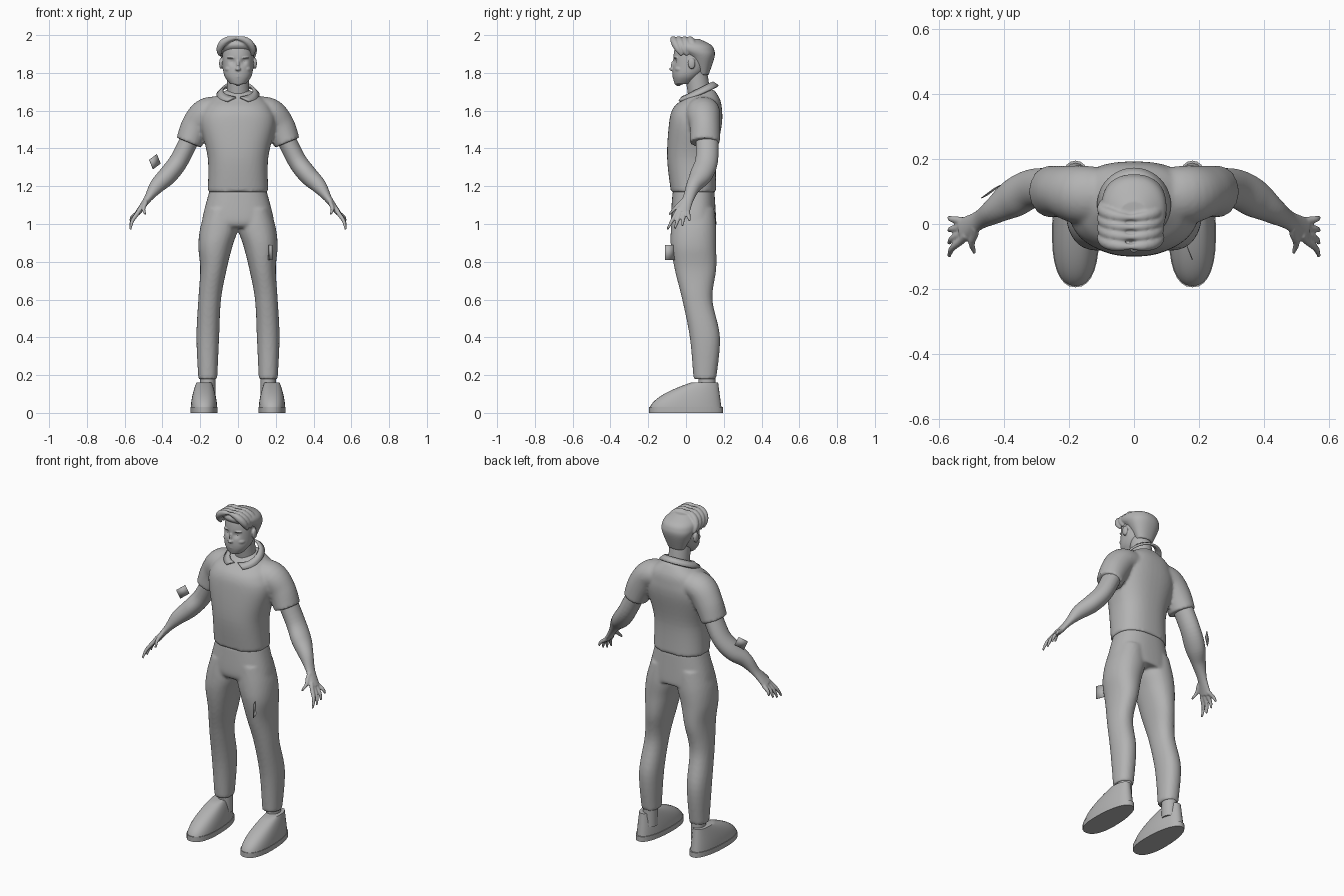
import bpy, bmesh, math
from mathutils import Vector, Matrix

cube = bpy.data.objects.get("Cube")
if cube:
    bpy.data.objects.remove(cube)

GREY = (.45, .45, .45, 1)
grey = bpy.data.materials.new("plain grey")
grey.use_nodes = True
grey.diffuse_color = GREY
grey.node_tree.nodes["Principled BSDF"].inputs["Base Color"].default_value = GREY

SIDES = {"right": -1, "left": 1}


def catmull(before, start, end, after, t):
    """Smooth blend between the rings start and end."""
    result = []
    for p, q, r, s in zip(before, start, end, after):
        slope_in, slope_out = (r - p) / 2, (s - q) / 2
        ease = t * t * (3 - 2 * t)
        bend = t * (1 - t) * ((1 - t) * slope_in - t * slope_out)
        result.append(q + (r - q) * ease + bend)
    return result


def loft(bm, rings, mirror=1, flat=True, power=2, sides=32, steps=6, taper=0):
    """Skin rings given as (x, y, z, width radius, depth radius)."""
    last, rows = len(rings) - 1, []
    for i in range(last):
        quad = rings[max(i - 1, 0)], rings[i], rings[i + 1], rings[min(i + 2, last)]
        rows += [catmull(*quad, step / steps) for step in range(steps)]
    rows.append(rings[-1])
    centres = [Vector((mirror * x, y, z)) for x, y, z, width, depth in rows]
    loops = []
    for i, (centre, row) in enumerate(zip(centres, rows)):
        tangent = Vector((0, 0, 1))
        if not flat:
            tangent = centres[min(i + 1, len(rows) - 1)] - centres[max(i - 1, 0)]
            tangent.normalize()
        back = Vector((0, 1, 0))
        back = (back - tangent * back.dot(tangent)).normalized()
        across = back.cross(tangent)
        loop = []
        for k in range(sides):
            angle = math.tau * k / sides
            c, s = math.cos(angle), math.sin(angle)
            c = math.copysign(abs(c) ** (2 / power), c) * (1 - taper * s)
            s = math.copysign(abs(s) ** (2 / power), s)
            loop.append(bm.verts.new(centre + across * row[-2] * c + back * row[-1] * s))
        loops.append(loop)
    for low, high in zip(loops, loops[1:]):
        for k in range(sides):
            m = (k + 1) % sides
            bm.faces.new((low[k], low[m], high[m], high[k]))
    bm.faces.new(reversed(loops[0]))
    bm.faces.new(loops[-1])


def column(bm, rings, **options):
    """Loft on the centre line from rings (y, z, width radius, depth radius)."""
    loft(bm, [(0, *ring) for ring in rings], **options)


def blob(bm, centre, radii):
    matrix = Matrix.Translation(centre) @ Matrix.Diagonal((*radii, 1))
    bmesh.ops.create_uvsphere(bm, u_segments=20, v_segments=12, radius=1, matrix=matrix)


def finish(name, bm, voxel=0, soften=3, thickness=0):
    """Make an object; voxel fuses overlapping volumes, thickness gives a sheet depth."""
    bmesh.ops.recalc_face_normals(bm, faces=bm.faces)
    mesh = bpy.data.meshes.new(name)
    bm.to_mesh(mesh)
    bm.free()
    mesh.materials.append(grey)
    ob = bpy.data.objects.new(name, mesh)
    bpy.context.collection.objects.link(ob)
    bpy.ops.object.select_all(action="DESELECT")
    ob.select_set(True)
    bpy.context.view_layer.objects.active = ob
    bpy.ops.object.shade_smooth_by_angle(angle=math.radians(50))
    if thickness:
        sheet = ob.modifiers.new("thickness", "SOLIDIFY")
        sheet.thickness, sheet.offset = thickness, 0
    if voxel:
        fuse = ob.modifiers.new("fuse", "REMESH")
        fuse.mode, fuse.voxel_size, fuse.use_smooth_shade = "VOXEL", voxel, True
        smooth = ob.modifiers.new("soften", "SMOOTH")
        smooth.factor, smooth.iterations = .5, soften


# Shirt: torso with two short sleeves
bm = bmesh.new()
column(bm, [(.04, 1.17, .16, .12), (.03, 1.35, .16, .13), (.05, 1.53, .2, .14),
            (.06, 1.61, .18, .13), (.08, 1.66, .14, .1), (.09, 1.71, .06, .06)],
       power=2.4, sides=48)
for s in SIDES.values():
    loft(bm, [(.05, .09, 1.6, .07, .08), (.16, .09, 1.59, .08, .09),
              (.22, .1, 1.52, .08, .08), (.26, .1, 1.43, .07, .08)], mirror=s, flat=False)
finish("shirt", bm, voxel=.009)

# Folded collar, open at the throat
bm = bmesh.new()
strip = []
for i in range(-20, 21):
    upper, lower = math.pi * i / 21, math.pi * i / 24
    rise = .04 * math.cos(upper)
    strip.append([bm.verts.new((radius * math.sin(angle), .06 + radius * math.cos(angle), z + rise))
                  for radius, angle, z in ((.08, upper, 1.71), (.11, lower, 1.69))])
for (a, b), (c, d) in zip(strip, strip[1:]):
    bm.faces.new((a, b, d, c))
finish("collar", bm, thickness=.012)

# Trousers: pelvis fused with two legs
bm = bmesh.new()
column(bm, [(.05, .98, .17, .11), (.04, 1.02, .19, .12), (.04, 1.18, .15, .11)],
       power=2.4, sides=48)
for s in SIDES.values():
    loft(bm, [(.16, .1, .18, .05, .06), (.16, .1, .4, .06, .08), (.15, .06, .6, .06, .08),
              (.13, .05, .76, .07, .11), (.12, .04, .88, .09, .12), (.1, .04, .98, .1, .12),
              (.09, .04, 1.08, .08, .11)], mirror=s, power=2.2)
finish("trousers", bm, voxel=.009)

# Each finger runs from its knuckle to its tip; the thumb comes last
fingers = [(Vector((.53, .02 * i - .05, 1.06)), Vector((.57, .04 * i - .1, .97 + .005 * i * i)))
           for i in range(4)]
fingers.append((Vector((.49, -.03, 1.11)), Vector((.49, -.09, 1.05))))

for side, s in SIDES.items():
    # Bare arm with hand
    bm = bmesh.new()
    loft(bm, [(.24, .11, 1.48, .05, .06), (.31, .11, 1.34, .05, .06), (.37, .08, 1.26, .05, .06),
              (.43, .04, 1.2, .04, .04), (.48, .01, 1.13, .02, .03), (.53, -.02, 1.06, .015, .04)],
         mirror=s, flat=False)
    for knuckle, tip in fingers:
        bend = knuckle.lerp(tip, .5) + Vector((.01, 0, 0))
        root = knuckle.lerp(tip, -.3)
        loft(bm, [(*root, .01, .01), (*knuckle, .012, .012), (*bend, .01, .01), (*tip, .006, .006)],
             mirror=s, flat=False, sides=12)
    finish(side + "_arm", bm, voxel=.005, soften=2)

    # Ankle
    bm = bmesh.new()
    loft(bm, [(.16, .11, z, .04, .045) for z in (.08, .2)], mirror=s)
    finish(side + "_ankle", bm)

    # Shoe: the toe line curves back as the upper rises
    bm = bmesh.new()
    rings = []
    for i in range(9):
        t = i / 8
        toe, heel = .22 * t * t - .195, .19 - .02 * t
        rings.append((.18, (toe + heel) / 2, .01 + .15 * t, .07 - .03 * t * t, (heel - toe) / 2))
    loft(bm, rings, mirror=s, power=2.3, steps=2, taper=.12)
    finish(side + "_shoe", bm)

    # Sole
    bm = bmesh.new()
    loft(bm, [(.18, 0, z, .072, .195) for z in (0, .03)], mirror=s, power=2.3, steps=1, taper=.12)
    finish(side + "_sole", bm)

    # Eye
    bm = bmesh.new()
    blob(bm, (s * .03, -.04, 1.86), (.014, .013, .009))
    finish(side + "_eye", bm)

# Neck
bm = bmesh.new()
column(bm, [(.08, 1.63, .07, .06), (.07, 1.69, .06, .06), (.05, 1.82, .06, .06)])
finish("neck", bm)

# Head: skull with pressed eye sockets, then fused features
bm = bmesh.new()
column(bm, [(-.02, 1.74, .04, .04), (0, 1.78, .07, .07), (.02, 1.83, .08, .09),
            (.04, 1.93, .08, .1), (.03, 1.97, .05, .06)], power=2.2, sides=64, steps=10)
for v in bm.verts:
    if v.co.y < 0:
        gap = Vector((abs(v.co.x) - .03, v.co.z - 1.86)).length
        v.co.y += .013 * math.exp(-(gap / .016) ** 2)
blob(bm, (0, -.06, 1.84), (.01, .02, .03))
blob(bm, (0, -.07, 1.82), (.015, .02, .01))
for z in (1.78, 1.79):
    blob(bm, (0, -.06, z), (.02, .012, .006))
blob(bm, (0, -.04, 1.75), (.02, .02, .02))
for s in SIDES.values():
    blob(bm, (s * .03, -.05, 1.88), (.03, .015, .006))
    blob(bm, (s * .04, -.03, 1.82), (.03, .03, .02))
    blob(bm, (s * .09, .03, 1.85), (.01, .02, .03))
finish("head", bm, voxel=.004)

# Hair: short cap with locks arching off a parting
bm = bmesh.new()
column(bm, [(.09, 1.79, .05, .03), (.08, 1.88, .09, .07), (.05, 1.92, .1, .1),
            (.03, 1.95, .09, .1), (.01, 1.98, .05, .06)], power=2.2, sides=48)
for s in SIDES.values():
    for row in range(4):
        lock = []
        for k in range(5):
            angle = .45 * k
            radius = .008 + .012 * math.sin(math.pi * k / 4)
            lock.append((s * .09 * math.sin(angle) - .01, .03 * row - .07 + .003 * k * k,
                         1.91 + .075 * math.cos(angle), radius, radius))
        loft(bm, lock, flat=False, sides=16)
finish("hair", bm, voxel=.005, soften=2)


def tag(name, corner, edge, other):
    """Thin loose plate spanned by two edges from a corner."""
    bm = bmesh.new()
    corner, edge, other = Vector(corner), Vector(edge), Vector(other)
    points = corner, corner + edge, corner + edge + other, corner + other
    bm.faces.new([bm.verts.new(p) for p in points])
    finish(name, bm, thickness=.003)


# Loose flat tags beside the right forearm and the left thigh
tag("forearm_tag", (-.47, .08, 1.34), (.04, .03, .03), (.02, .01, -.05))
tag("thigh_tag", (.16, -.06, .81), (.02, -.05, 0), (0, 0, .08))
